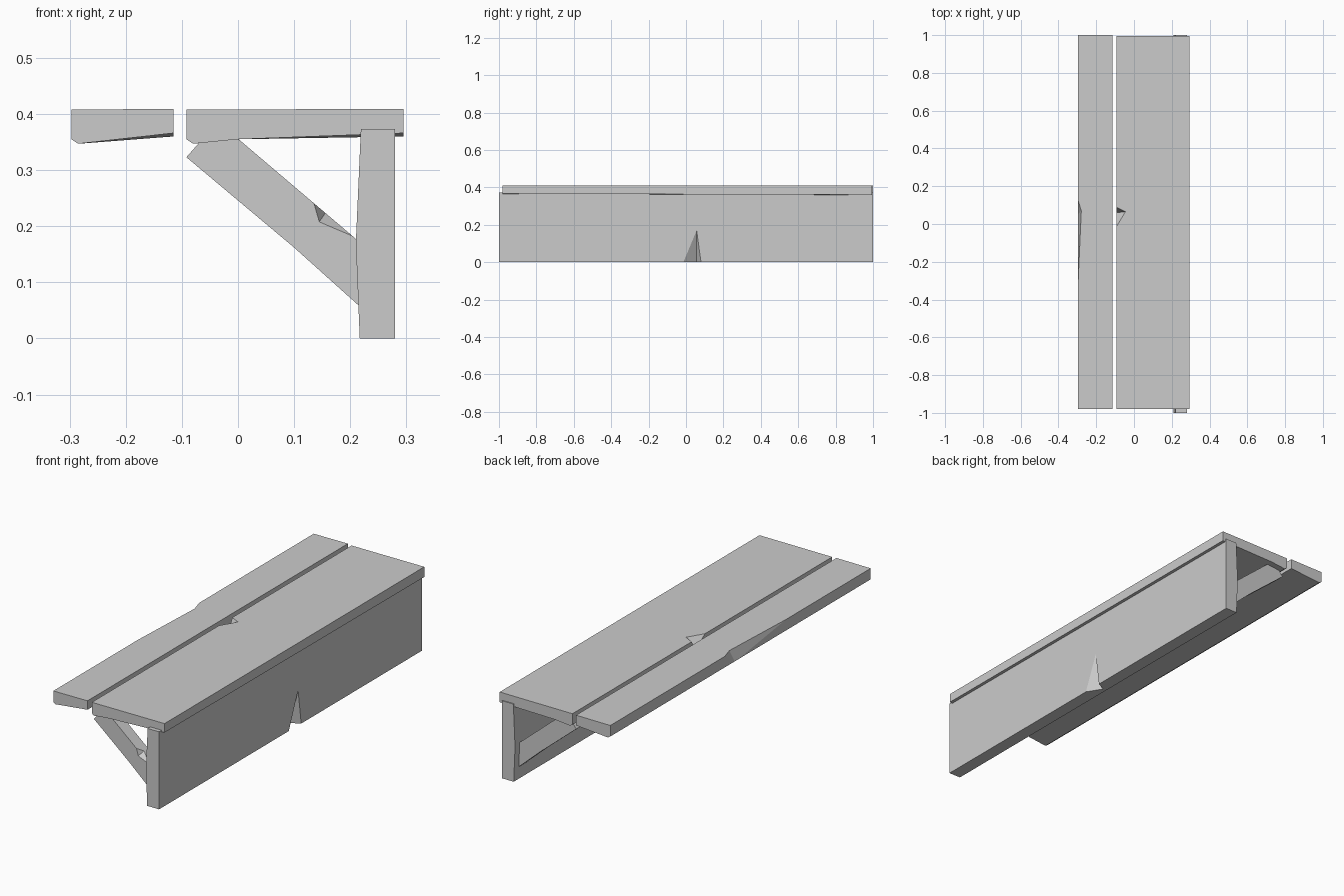
import bpy, bmesh
from mathutils import Vector

if "Cube" in bpy.data.objects:
    bpy.data.objects.remove(bpy.data.objects["Cube"])


def make_object(name, bm):
    bmesh.ops.recalc_face_normals(bm, faces=bm.faces)
    mesh = bpy.data.meshes.new(name)
    bm.to_mesh(mesh)
    bm.free()
    obj = bpy.data.objects.new(name, mesh)
    bpy.context.collection.objects.link(obj)
    return obj


def beam(name, near, y0, y1, far=None):
    """Loft an (x, z) profile at y0 to the same-length profile at y1."""
    far = far or near
    bm = bmesh.new()
    a = [bm.verts.new((x, y0, z)) for x, z in near]
    b = [bm.verts.new((x, y1, z)) for x, z in far]
    bm.faces.new(a)
    bm.faces.new(b[::-1])
    for i in range(len(a)):
        j = (i + 1) % len(a)
        bm.faces.new((a[i], a[j], b[j], b[i]))
    return make_object(name, bm)


def chip(obj, points):
    """Knock a tetrahedral splinter out of a board."""
    bm = bmesh.new()
    v = [bm.verts.new(Vector(p)) for p in points]
    for tri in ((0, 1, 2), (0, 1, 3), (0, 2, 3), (1, 2, 3)):
        bm.faces.new([v[i] for i in tri])
    cutter = make_object(obj.name + "_chip_cutter", bm)
    mod = obj.modifiers.new("chip", 'BOOLEAN')
    mod.operation = 'DIFFERENCE'
    mod.solver = 'EXACT'
    mod.object = cutter
    bpy.context.view_layer.objects.active = obj
    bpy.ops.object.modifier_apply(modifier=mod.name)
    bpy.data.objects.remove(cutter)


# Narrow outer plank, with a long shallow chip on its outer edge
narrow = beam("narrow_plank",
              [(-.297, .408), (-.297, .355), (-.285, .347), (-.115, .366), (-.115, .409)],
              -.98, 1.0,
              [(-.297, .408), (-.297, .355), (-.285, .347), (-.115, .36), (-.115, .409)])
chip(narrow, [(-.299, -.40, .411), (-.299, .14, .411), (-.278, .07, .411), (-.299, .05, .345)])

# Wide plank, with a small chip beside the gap
wide = beam("wide_plank",
            [(-.092, .408), (-.092, .355), (-.08, .347), (0, .355), (.295, .366), (.295, .409)],
            -.98, .995,
            [(-.092, .408), (-.092, .355), (-.08, .347), (0, .355), (.295, .36), (.295, .409)])
chip(wide, [(-.096, -.025, .412), (-.096, .092, .412), (-.042, .065, .412), (-.096, .06, .35)])

# Upright back board, with a chip in the lower edge
board = beam("upright_board",
             [(.28, 0), (.28, .373), (.219, .373), (.21, .17), (.217, 0)], -1, 1)
chip(board, [(.284, -.022, -.004), (.284, .083, -.004), (.284, .057, .185), (.235, .057, -.004)])

# Diagonal braces near both ends
brace_profile = [(-.092, .323), (-.07, .348), (0, .356), (.213, .175), (.217, .057), (.10, .162)]
for label, y0, y1 in (("front", -.965, -.905), ("rear", .905, .965)):
    brace = beam(label + "_brace", brace_profile, y0, y1)
    if label == "front":
        chip(brace, [(.13, -.97, .25), (.143, -.97, .205), (.225, -.97, .17), (.16, -.925, .23)])
